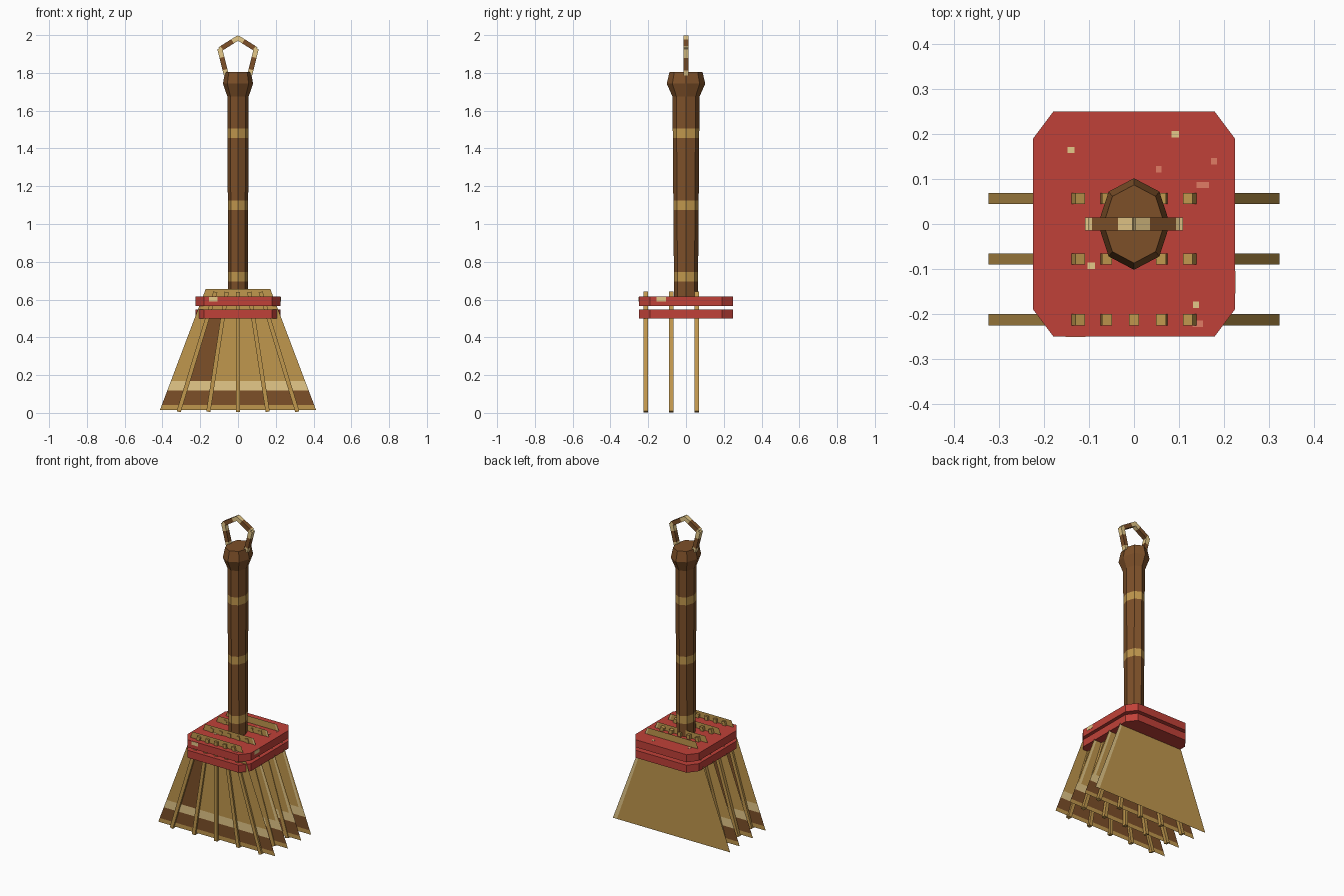
import bpy, bmesh, math
from mathutils import Vector

cube = bpy.data.objects.get("Cube")
if cube:
    bpy.data.objects.remove(cube, do_unlink=True)


def material(name, rgb):
    m = bpy.data.materials.new(name)
    m.use_nodes = True
    m.diffuse_color = (*rgb, 1)
    m.node_tree.nodes["Principled BSDF"].inputs["Base Color"].default_value = (*rgb, 1)
    return m


TAN, BROWN, CREAM, RED, PINK = range(5)
MATS = [material("straw tan", (0.53, 0.31, 0.075)),
        material("wood brown", (0.205, 0.08, 0.022)),
        material("pale cream", (0.78, 0.58, 0.25)),
        material("binding red", (0.53, 0.053, 0.04)),
        material("faded pink", (0.75, 0.20, 0.13))]


def make(name, bm):
    bmesh.ops.recalc_face_normals(bm, faces=bm.faces[:])
    mesh = bpy.data.meshes.new(name)
    bm.to_mesh(mesh)
    bm.free()
    for m in MATS:
        mesh.materials.append(m)
    obj = bpy.data.objects.new(name, mesh)
    bpy.context.collection.objects.link(obj)


def loft(bm, rings, colours, caps):
    """Skin closed rings of points; one colour per span, one for each cap."""
    rows = [[bm.verts.new(p) for p in ring] for ring in rings]
    n = len(rows[0])
    for a, b, c in zip(rows, rows[1:], colours):
        for i in range(n):
            j = (i + 1) % n
            bm.faces.new((a[i], a[j], b[j], b[i])).material_index = c
    for row, c in zip((rows[0], rows[-1]), caps):
        bm.faces.new(row).material_index = c


def bar(bm, a, b, width, depth, colours=(TAN,), cuts=(0, 1)):
    """Rectangular bar in the x-z plane, split along its length into colours."""
    a, b = Vector(a), Vector(b)
    d = (b - a).normalized()
    side = Vector((d.z, 0, -d.x)) * width / 2
    out = Vector((0, depth / 2, 0))
    rings = []
    for t in cuts:
        p = a.lerp(b, t)
        rings.append([p + side + out, p - side + out, p - side - out, p + side - out])
    loft(bm, rings, colours, (colours[0], colours[-1]))


def box(bm, centre, size, colour):
    x, y, z = centre
    bar(bm, (x, y, z - size[2] / 2), (x, y, z + size[2] / 2), size[0], size[1], (colour,))


# Eight-sided oval handle with straw bands and a flared knob
def oval(rx, ry, z):
    return [(rx * math.cos(i * math.pi / 4), ry * math.sin(i * math.pi / 4), z)
            for i in range(8)]


levels = [0.60, 0.695, 0.745, 1.075, 1.125, 1.455, 1.505, 1.675]
rings = [oval(0.052 + 0.004 * (z - 0.6), 0.063 + 0.008 * (z - 0.6), z) for z in levels]
rings += [oval(0.08, 0.102, 1.743), oval(0.068, 0.087, 1.806)]
bm = bmesh.new()
loft(bm, rings, [BROWN, TAN] * 3 + [BROWN] * 3, (BROWN, BROWN))
make("handle", bm)

# Hanging loop with pale corners
bm = bmesh.new()
for s in (-1, 1):
    low, corner, top = (s * 0.062, 0, 1.79), (s * 0.096, 0, 1.925), (0, 0, 1.985)
    bar(bm, low, corner, 0.026, 0.028, (CREAM, BROWN, CREAM), (0, 0.2, 0.68, 1.03))
    bar(bm, corner, top, 0.026, 0.028, (CREAM, BROWN, CREAM), (0, 0.1, 0.7, 1.04))
make("hanging_loop", bm)


# Two red binding plates with cut corners
def outline(z):
    quarter = [(0.225, 0.19), (0.18, 0.25)]
    half = quarter + [(-x, y) for x, y in reversed(quarter)]
    return [(x, y, z) for x, y in half + [(-x, -y) for x, y in half]]


for name, z0, z1 in (("lower_binding", 0.50, 0.548), ("upper_binding", 0.567, 0.615)):
    bm = bmesh.new()
    loft(bm, [outline(z0), outline(z1)], [RED], (RED, RED))
    make(name, bm)

# Worn flecks on the bindings
bm = bmesh.new()
for x, y, w, c in ((-0.14, 0.165, 0.016, CREAM), (0.092, 0.20, 0.016, CREAM),
                   (-0.095, -0.093, 0.016, CREAM), (0.138, -0.18, 0.014, CREAM),
                   (0.153, 0.087, 0.028, PINK), (0.178, 0.14, 0.013, PINK),
                   (0.055, 0.122, 0.012, PINK), (0.142, -0.222, 0.024, PINK)):
    box(bm, (x, y, 0.615), (w, 0.014, 0.003), c)
box(bm, (-0.13, -0.25, 0.602), (0.045, 0.003, 0.022), CREAM)
box(bm, (0.225, -0.13, 0.602), (0.003, 0.05, 0.022), CREAM)
make("binding_flecks", bm)


# Flat fanned straw sheets
def half_width(z):
    return 0.413 - 0.378 * (z - 0.016)


def sheet(name, y, zs, us, colour):
    bm = bmesh.new()
    grid = [[bm.verts.new((u * half_width(z), y, z)) for u in us] for z in zs]
    for r in range(len(zs) - 1):
        for c in range(len(us) - 1):
            f = bm.faces.new((grid[r][c], grid[r][c + 1], grid[r + 1][c + 1], grid[r + 1][c]))
            f.material_index = colour(r, c)
    make(name, bm)


def front_pattern(r, c):
    if r < 3:
        return (TAN, BROWN, CREAM)[r]
    return BROWN if c == 1 and r == 3 else TAN


def inner_pattern(r, c):
    return CREAM if c == 3 and r > 2 else front_pattern(r, c)


for i, y in enumerate((-0.214, -0.086, 0.048, 0.145)):
    sheet(f"straw_sheet_{i + 1}", y, (0.016, 0.042, 0.118, 0.17, 0.53, 0.655),
          (-1, -0.72, -0.38, 0.92, 0.97, 1), inner_pattern if i else front_pattern)
sheet("straw_back", 0.148, (0.016, 0.655), (-1, 0.93, 1), lambda r, c: CREAM if c else TAN)

# Three rows of spread straw rods
for row, y in enumerate((-0.213, -0.078, 0.057)):
    bm = bmesh.new()
    for k in range(-2, 3):
        bar(bm, (k * 0.157, y, 0.006), (k * 0.06, y, 0.64), 0.022, 0.025)
    make(f"straw_rods_{row + 1}", bm)
